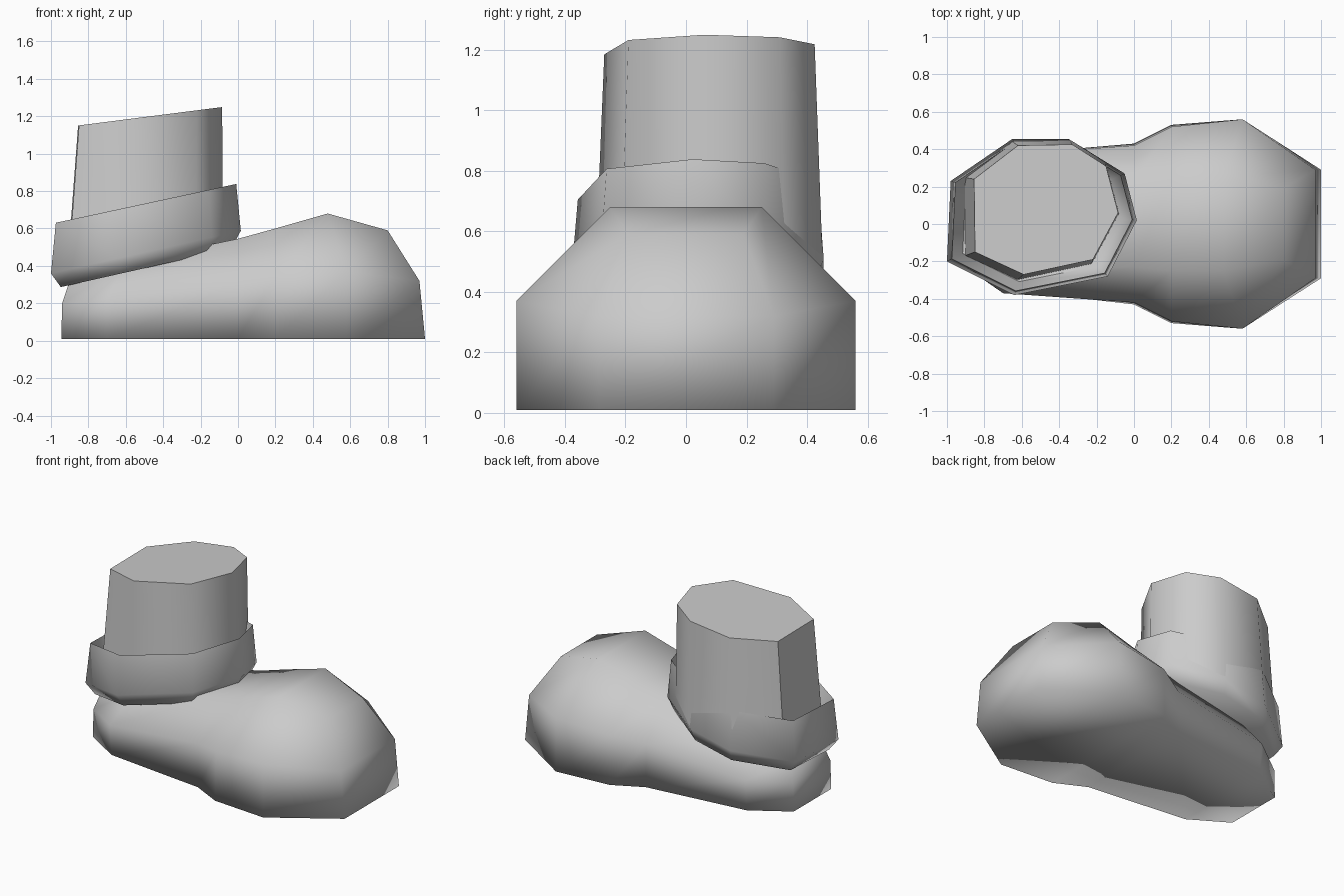
import bpy
import bmesh

cube = bpy.data.objects.get("Cube")
if cube:
    bpy.data.objects.remove(cube, do_unlink=True)

grey = bpy.data.materials.new("plain grey")
grey.use_nodes = True
colour = (0.6, 0.6, 0.6, 1)
grey.diffuse_color = colour
grey.node_tree.nodes["Principled BSDF"].inputs["Base Color"].default_value = colour


def loft(name, rings, sharp_angle=None):
    """Skin closed rings of equal length and close both ends with strips."""
    bm = bmesh.new()
    rows = [[bm.verts.new(p) for p in ring] for ring in rings]
    n = len(rows[0])
    for a, b in zip(rows, rows[1:]):
        for i in range(n):
            j = (i + 1) % n
            bm.faces.new((a[i], a[j], b[j], b[i]))
    for row in (rows[0], rows[-1]):
        for i in range(n // 2 - 1):
            bm.faces.new((row[i], row[i + 1], row[n - 2 - i], row[n - 1 - i]))
    bmesh.ops.recalc_face_normals(bm, faces=bm.faces)
    mesh = bpy.data.meshes.new(name)
    bm.to_mesh(mesh)
    bm.free()
    mesh.materials.append(grey)
    obj = bpy.data.objects.new(name, mesh)
    bpy.context.collection.objects.link(obj)
    bpy.ops.object.select_all(action="DESELECT")
    obj.select_set(True)
    bpy.context.view_layer.objects.active = obj
    if sharp_angle:
        bpy.ops.object.shade_smooth_by_angle(angle=sharp_angle)
    else:
        bpy.ops.object.shade_smooth()
    return obj


def mirrored(half):
    """Complete a half outline across the y = 0 plane."""
    return half + [(x, -y, z) for x, y, z in reversed(half)]


def tilted(outline, scale, z0, slope, shift=0.0):
    """Scale an outline about its centre and lay it on a plane tilted along x."""
    cx = sum(p[0] for p in outline) / len(outline)
    cy = sum(p[1] for p in outline) / len(outline)
    ring = []
    for x, y in outline:
        px = cx + (x - cx) * scale + shift
        ring.append((px, cy + (y - cy) * scale, z0 + slope * px))
    return ring


# Foot: sole, widest line and upper edge, from toe to heel
sole = [(1.0, .29, 0), (.58, .56, 0), (.2, .53, 0),
        (0, .43, 0), (-.7, .35, 0), (-.945, .2, 0)]
sole = [(x, y, .01) for x, y, z in sole]
side = [(.97, .29, .32), (.58, .56, .37), (.2, .52, .34),
        (0, .42, .3), (-.7, .37, .22), (-.94, .2, .2)]
upper = [(.8, .19, .59), (.48, .25, .68), (.2, .25, .6),
         (0, .23, .545), (-.6, .24, .42), (-.9, .17, .32)]
loft("foot", [mirrored(h) for h in (sole, side, upper)])

# Leg: eight-sided column with a sloping top
leg = [(-.855, .24), (-.62, .42), (-.33, .425), (-.15, .31),
       (-.085, .06), (-.22, -.19), (-.59, -.27), (-.85, -.15)]
loft("leg", [tilted(leg, 1.08, .6, .22, -.025),
             tilted(leg, 1, 1.26, .128)], 0.9)

# Cuff: tilted collar with a hollow between its rim and the leg
cuff = [(-.98, .23), (-.65, .455), (-.35, .455), (-.05, .27),
        (.015, .02), (-.14, -.28), (-.64, -.38), (-1.0, -.2)]
loft("cuff", [tilted(cuff, .9, .5, .225),
              tilted(cuff, 1, .585, .225),
              tilted(cuff, .95, .84, .215),
              tilted(cuff, .84, .66, .22)], 1.2)
